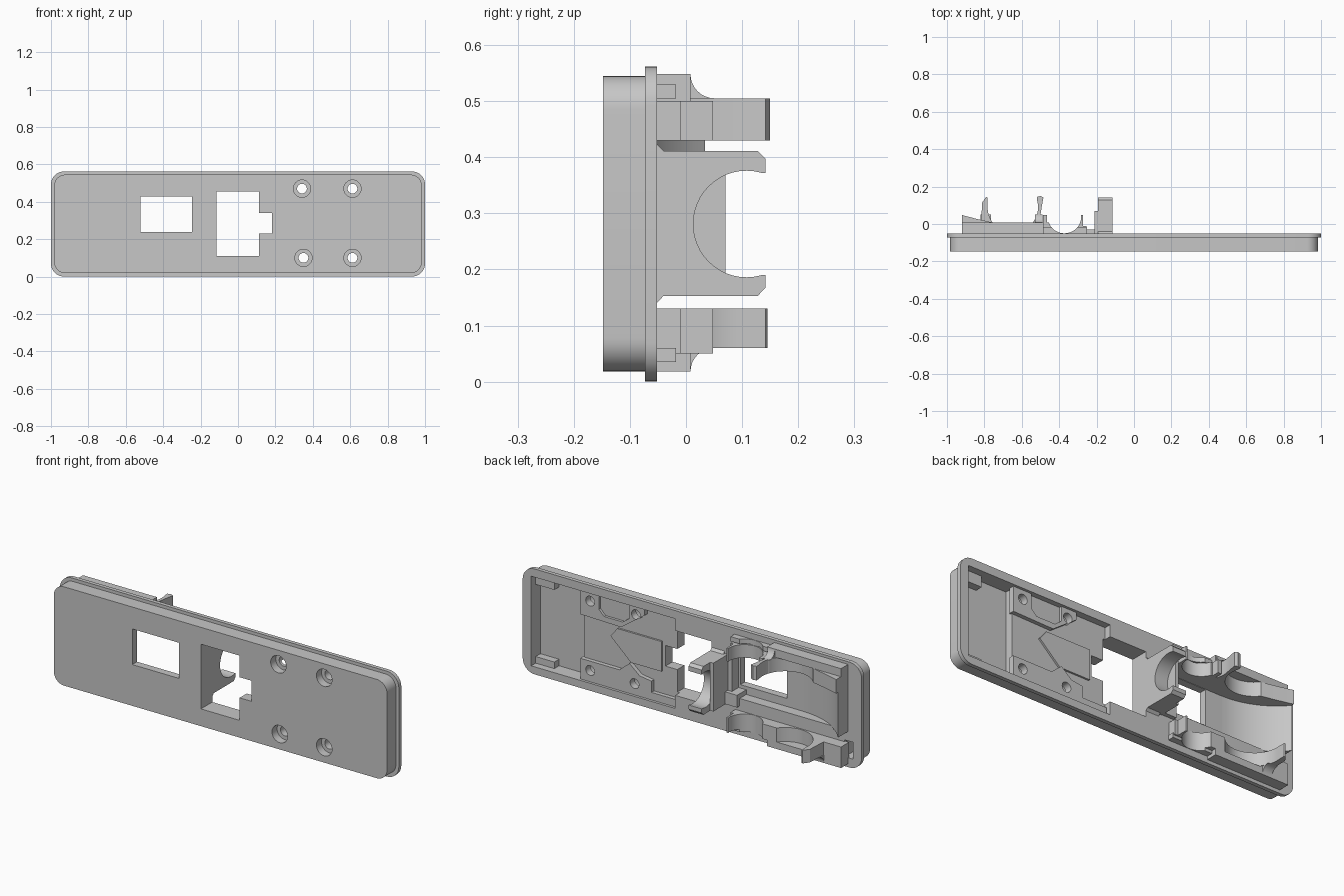
import bpy, math
from mathutils import Vector

old = bpy.data.objects.get("Cube")
if old:
    bpy.data.objects.remove(old, do_unlink=True)

GREY = (0.57, 0.57, 0.57, 1)
mat = bpy.data.materials.new("matte grey")
mat.use_nodes = True
mat.diffuse_color = GREY
mat.node_tree.nodes["Principled BSDF"].inputs["Base Color"].default_value = GREY


def prism(name, pts, axis, lo, hi):
    """Extrude a 2D outline along an axis; the other two axes keep x, y, z order."""
    def place(p, t):
        c = list(p)
        c.insert("xyz".index(axis), t)
        return Vector(c)
    n = len(pts)
    verts = [place(p, t) for t in (lo, hi) for p in pts]
    faces = [list(range(n))[::-1], list(range(n, 2 * n))]
    faces += [[i, (i + 1) % n, n + (i + 1) % n, n + i] for i in range(n)]
    me = bpy.data.meshes.new(name)
    me.from_pydata(verts, [], faces)
    me.materials.append(mat)
    ob = bpy.data.objects.new(name, me)
    bpy.context.collection.objects.link(ob)
    bpy.context.view_layer.objects.active = ob
    ob.select_set(True)
    bpy.ops.object.mode_set(mode='EDIT')
    bpy.ops.mesh.select_all(action='SELECT')
    bpy.ops.mesh.normals_make_consistent(inside=False)
    bpy.ops.object.mode_set(mode='OBJECT')
    ob.select_set(False)
    return ob


def box(name, x, y, z):
    return prism(name, [(x[0], y[0]), (x[1], y[0]), (x[1], y[1]), (x[0], y[1])], 'z', *z)


def arc(cx, cy, r, a0, a1, n=24):
    return [(cx + r * math.cos(math.radians(a0 + (a1 - a0) * i / n)),
             cy + r * math.sin(math.radians(a0 + (a1 - a0) * i / n))) for i in range(n + 1)]


def disc(cx, cy, r, n=32):
    return arc(cx, cy, r, 0, 360, n)[:-1]


def rounded(hx, z0, z1, r):
    pts = []
    for cx, cz, a in ((hx - r, z1 - r, 0), (r - hx, z1 - r, 90), (r - hx, z0 + r, 180), (hx - r, z0 + r, 270)):
        pts += arc(cx, cz, r, a, a + 90, 8)
    return pts


def combine(ob, others, op='DIFFERENCE'):
    bpy.context.view_layer.objects.active = ob
    for other in others:
        other.hide_render = True
        m = ob.modifiers.new("cut", 'BOOLEAN')
        m.operation, m.solver, m.object = op, 'EXACT', other
        bpy.ops.object.modifier_apply(modifier=m.name)
        bpy.data.objects.remove(other, do_unlink=True)
    return ob


BACK = -0.052
SINK = -0.06    # parts standing on the back face start slightly inside it

# Face plate with its wider flange
plate = prism("face_plate", rounded(0.983, 0.018, 0.545, 0.06), 'y', -0.148, -0.06)
flange = prism("flange", rounded(1.0, 0.0, 0.562, 0.07), 'y', -0.073, BACK)
combine(plate, [flange], 'UNION')

# Recesses, windows and the small square pocket
combine(plate, [
    box("end_pocket", (0.66, 0.95), (-0.13, 0), (0.04, 0.518)),
    box("board_recess", (0.1, 0.67), (-0.088, 0), (0.04, 0.518)),
    box("cradle_recess", (-0.9, -0.235), (-0.108, 0), (0.195, 0.43)),
    box("small_window", (-0.52, -0.245), (-0.3, 0), (0.238, 0.428)),
    box("large_window", (-0.115, 0.113), (-0.3, 0), (0.11, 0.455)),
    box("window_notch", (0.1, 0.183), (-0.3, 0), (0.23, 0.34)),
    box("square_pocket", (-0.95, -0.9), (-0.12, 0), (0.05, 0.14)),
])

# Raised pads in the board recess, the upper one with a tapered notch
upper_pad = prism("upper_pad", [(0.29, 0.525), (0.29, 0.48), (0.43, 0.38), (0.67, 0.385), (0.67, 0.525)],
                  'y', -0.095, -0.066)
combine(upper_pad, [prism("pad_notch", [(0.38, 0.6), (0.38, 0.44), (0.42, 0.41), (0.53, 0.41), (0.56, 0.44),
                                        (0.56, 0.6)], 'y', -0.08, 0)])
lower_pad = prism("lower_pad", [(0.67, 0.03), (0.67, 0.15), (0.44, 0.15), (0.38, 0.2), (0.32, 0.15),
                                (0.25, 0.14), (0.25, 0.08), (0.11, 0.08), (0.11, 0.03)], 'y', -0.095, -0.066)
side_pad = prism("side_pad", [(0.2, 0.36), (0.46, 0.36), (0.5, 0.31), (0.38, 0.2), (0.2, 0.2)],
                 'y', -0.095, -0.078)

# Counterbored screw holes
HOLES = [(0.342, 0.47), (0.612, 0.47), (0.35, 0.1), (0.612, 0.1)]
for x, z in HOLES:
    pad = upper_pad if z > 0.3 else lower_pad
    for ob in (plate, pad):
        combine(ob, [prism("hole", disc(x, z, 0.026), 'y', -0.3, 0.1)])
    combine(plate, [prism("counterbore", disc(x, z, 0.046), 'y', -0.3, -0.105)])

# Corner tabs in the end pocket
for label, z in (("upper", (0.46, 0.525)), ("lower", (0.03, 0.075))):
    box(label + "_corner_tab", (0.84, 0.955), (-0.135, -0.09), z)

# Saddle with a round opening, and the low wall behind it
saddle = prism("saddle", [(SINK, 0.14), (BACK, 0.14), (-0.04, 0.153), (0.128, 0.153), (0.142, 0.168),
                          (0.142, 0.397), (0.128, 0.411), (-0.04, 0.411), (BACK, 0.424), (SINK, 0.424)],
               'x', -0.192, -0.115)
combine(saddle, [prism("saddle_cut", disc(0.108, 0.281, 0.095, 48), 'x', -0.3, 0),
                 box("saddle_mouth", (-0.3, 0), (0.13, 0.3), (0.19, 0.372))])
box("saddle_back_wall", (-0.21, -0.19), (SINK, 0.07), (0.153, 0.411))

# Concave cradle curving up from the recess floor beside the small window
CURVE_R = 0.39
sweep = math.degrees(math.asin(0.3 / CURVE_R))
cradle = arc(-0.62, CURVE_R - 0.107, CURVE_R, 270 - sweep, 270, 16)
prism("cradle", [(-0.92, -0.115)] + cradle + [(-0.62, -0.115)], 'z', 0.19, 0.435)


def large_bore():
    return prism("large_bore", disc(-0.648, 0.09, 0.135, 48), 'z', 0.055, 0.505)


def small_bore():
    return prism("small_bore", disc(-0.372, 0.04, 0.09, 40), 'z', -1, 2)


# Row of a large one-armed clip and a small clip on a plinth; s points to the outer edge
def clip_row(label, clip_z, small_z, outer_z, s, arm, web_x, small_left):
    inner, edge = clip_z[::s]
    plinth = box(label + "_plinth", (-0.92, -0.484), (SINK, 0.008), sorted((inner, outer_z)))
    combine(plinth, [large_bore()])
    combine(prism(label + "_large_clip", arm, 'z', *clip_z), [large_bore()])

    # Concave web joining the arm to the outer edge
    h = abs(outer_z - edge)
    curve = [(0.008 + h * (1 - math.cos(t * math.pi / 16)),
              outer_z - s * h * math.sin(t * math.pi / 16)) for t in range(9)]
    prism(label + "_web", [(0, outer_z)] + curve + [(0, edge)], 'x', *web_x)

    small = box(label + "_small_clip", (-0.486, -0.255), (SINK, 0.048), small_z)
    combine(small, [small_bore(), box("small_mouth", (small_left, -0.29), (0.008, 0.2), (-1, 2)),
                    box("small_step", (-0.272, -0.2), (-0.01, 0.2), (-1, 2))])
    ledge = box(label + "_ledge", (-0.49, -0.25), (SINK, -0.018), sorted((edge, edge + s * 0.025)))
    combine(ledge, [small_bore()])


# The upper arm stands beside the small clip, the lower arm at the far side
clip_row("upper", (0.43, 0.505), (0.43, 0.5), 0.548, 1,
         [(-0.56, SINK), (-0.484, SINK), (-0.5, 0.05), (-0.492, 0.1), (-0.484, 0.142), (-0.5, 0.15),
          (-0.518, 0.145), (-0.518, 0.05), (-0.56, 0.0)], (-0.53, -0.49), -0.465)
clip_row("lower", (0.06, 0.13), (0.05, 0.13), 0.018, -1,
         [(-0.82, SINK), (-0.72, SINK), (-0.72, 0.0), (-0.782, 0.09), (-0.782, 0.142), (-0.79, 0.145),
          (-0.812, 0.115)], (-0.82, -0.765), -0.5)

# Raised end wedge beside the upper bore
prism("end_wedge", [(-0.92, SINK), (-0.92, 0.048), (-0.84, 0.027), (-0.757, 0.008), (-0.8, SINK)],
      'z', 0.43, 0.505)

# Small block between the saddle and the small window
box("guide_block", (-0.28, -0.205), (-0.11, -0.03), (0.155, 0.22))

# Smooth curved walls, crisp edges
bpy.ops.object.select_all(action='DESELECT')
for ob in bpy.context.scene.objects:
    if ob.type == 'MESH' and ob.data.materials and ob.data.materials[0] == mat:
        ob.select_set(True)
        bpy.context.view_layer.objects.active = ob
bpy.ops.object.shade_smooth_by_angle(angle=math.radians(30))
